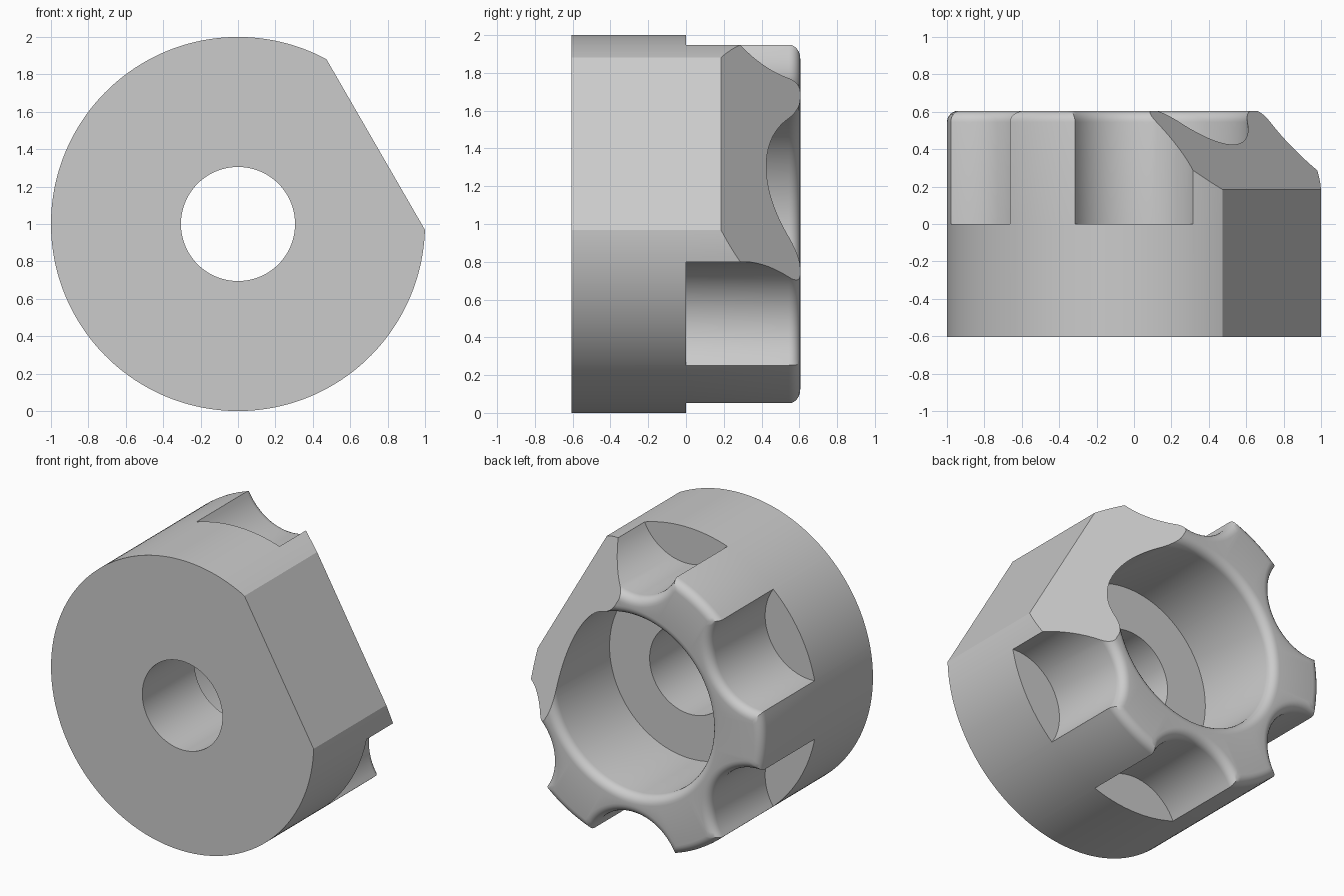
import bpy
import bmesh
from math import sin, cos, pi, radians, atan2, sqrt
from mathutils import Vector

if "Cube" in bpy.data.objects:
    bpy.data.objects.remove(bpy.data.objects["Cube"], do_unlink=True)

HALF = 0.605          # half of the knob's depth
HOLE, BORE = 0.305, 0.61
BORE_FLOOR = -0.04
NOTCH_R, NOTCH_C = 0.35, 1.1
FILLET = 0.06
FLAT_ANGLE = radians(30)
FLAT_DIST, CHAMFER_Y = 0.85, 0.185


def grip_profile(offset):
    """Circle with five scalloped notches, moved inward by offset."""
    outer, notch = 1 - offset, NOTCH_R + offset
    reach = (outer ** 2 + NOTCH_C ** 2 - notch ** 2) / (2 * NOTCH_C)
    half_chord = sqrt(outer ** 2 - reach ** 2)
    corner = atan2(half_chord, reach)
    sweep = atan2(half_chord, NOTCH_C - reach)
    pts = []
    for k in range(1, 6):
        mid = FLAT_ANGLE + k * pi / 3
        steps = 24
        for i in range(steps):
            a = sweep * (2 * i / steps - 1)
            radial, side = NOTCH_C - notch * cos(a), notch * sin(a)
            pts.append((radial * cos(mid) - side * sin(mid),
                        radial * sin(mid) + side * cos(mid)))
        # plain land up to the next notch; the last one spans the flat side
        gap = (2 if k == 5 else 1) * pi / 3 - 2 * corner
        steps = 40 if k == 5 else 12
        for i in range(steps):
            a = mid + corner + gap * i / steps
            pts.append((outer * cos(a), outer * sin(a)))
    return pts


base = grip_profile(0)
angles = [atan2(z, x) for x, z in base]


def circle(r):
    return [(r * cos(a), r * sin(a)) for a in angles]


# Closed sequence of rings: front, rim, notches, fillets, bore and through hole
fillet = [(FILLET * (1 - cos(t)), HALF - FILLET * (1 - sin(t)))
          for t in (i * pi / 12 for i in range(7))]
rings = [(circle(HOLE), -HALF), (circle(1), -HALF), (circle(1), 0), (base, 0)]
rings += [(grip_profile(o), y) for o, y in fillet]
rings += [(circle(BORE + o), y) for o, y in reversed(fillet)]
rings += [(circle(BORE), BORE_FLOOR), (circle(HOLE), BORE_FLOOR)]

bm = bmesh.new()
loops = [[bm.verts.new((x, y, z + 1)) for x, z in pts] for pts, y in rings]
n = len(base)
for j, a in enumerate(loops):
    b = loops[(j + 1) % len(loops)]
    for i in range(n):
        k = (i + 1) % n
        bm.faces.new((a[i], a[k], b[k], b[i]))
bmesh.ops.remove_doubles(bm, verts=bm.verts[:], dist=1e-5)


def slice_off(point, normal):
    """Cut away everything beyond a plane and cap the opening."""
    bmesh.ops.bisect_plane(bm, geom=bm.verts[:] + bm.edges[:] + bm.faces[:],
                           dist=1e-6, plane_co=point, plane_no=normal,
                           clear_outer=True)
    rim = [e for e in bm.edges if e.is_boundary]
    bmesh.ops.holes_fill(bm, edges=rim, sides=0)


# Flat side, then the slope behind it
out = Vector((cos(FLAT_ANGLE), 0, sin(FLAT_ANGLE)))
edge_point = Vector((0, CHAMFER_Y, 1)) + out * FLAT_DIST
slice_off(edge_point, out)
slice_off(edge_point, (out + Vector((0, 1, 0))).normalized())
bmesh.ops.recalc_face_normals(bm, faces=bm.faces[:])

mesh = bpy.data.meshes.new("knob_body")
bm.to_mesh(mesh)
bm.free()
knob = bpy.data.objects.new("knob_body", mesh)
bpy.context.collection.objects.link(knob)

# Plain grey
grey = bpy.data.materials.new("light_grey")
grey.use_nodes = True
colour = (0.6, 0.6, 0.6, 1)
grey.diffuse_color = colour
grey.node_tree.nodes["Principled BSDF"].inputs["Base Color"].default_value = colour
mesh.materials.append(grey)

bpy.ops.object.select_all(action='DESELECT')
knob.select_set(True)
bpy.context.view_layer.objects.active = knob
bpy.ops.object.shade_smooth_by_angle(angle=radians(30))
